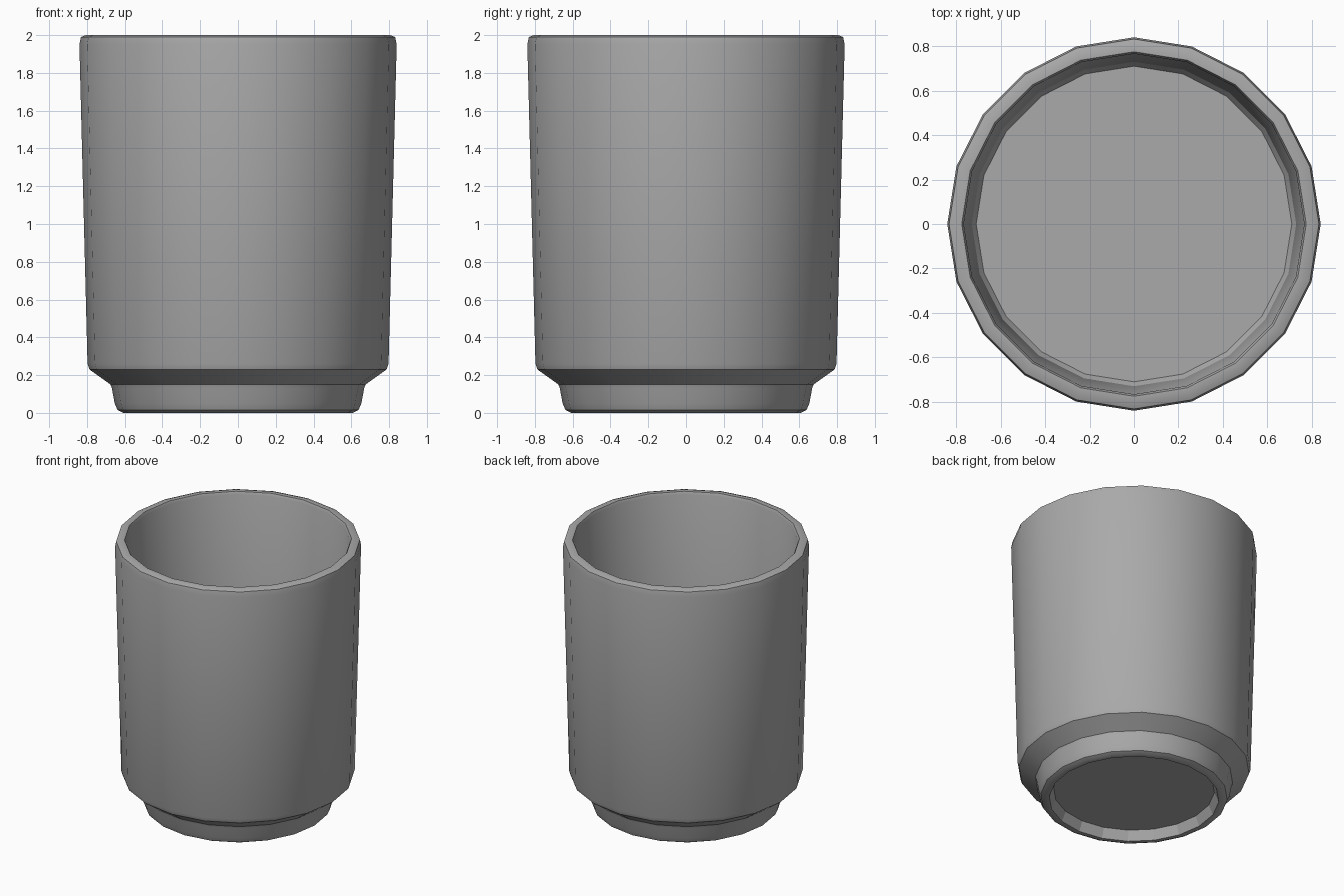
import bpy, bmesh, math

default = bpy.data.objects.get("Cube")
if default:
    bpy.data.objects.remove(default, do_unlink=True)

SIDES = 20


def material(name, rgb):
    mat = bpy.data.materials.new(name)
    mat.use_nodes = True
    colour = (*rgb, 1.0)
    mat.diffuse_color = colour
    mat.node_tree.nodes["Principled BSDF"].inputs["Base Color"].default_value = colour
    return mat


def lathe(name, profile, mat):
    """Revolve an open (radius, height) profile and close both of its ends."""
    bm = bmesh.new()
    rings = []
    for r, z in profile:
        ring = []
        for i in range(SIDES):
            a = math.tau * i / SIDES
            ring.append(bm.verts.new((r * math.cos(a), r * math.sin(a), z)))
        rings.append(ring)
    for low, high in zip(rings, rings[1:]):
        for i in range(SIDES):
            j = (i + 1) % SIDES
            bm.faces.new((low[i], low[j], high[j], high[i]))
    bm.faces.new(rings[0][::-1])
    bm.faces.new(rings[-1])
    bmesh.ops.recalc_face_normals(bm, faces=bm.faces)
    mesh = bpy.data.meshes.new(name)
    bm.to_mesh(mesh)
    bm.free()
    mesh.materials.append(mat)
    obj = bpy.data.objects.new(name, mesh)
    bpy.context.collection.objects.link(obj)
    return obj


grey = material("plain grey", (0.4, 0.4, 0.4))

# Cross-section from the recessed underside, up the outside, down to the inner floor
underside = [(0.55, 0.07), (0.58, 0.0)]
foot = [(0.608, 0.0), (0.638, 0.015), (0.653, 0.05), (0.668, 0.13), (0.675, 0.15)]
outer_wall = [(0.787, 0.23), (0.797, 0.26), (0.84, 1.95)]
rim = [(0.832, 1.99), (0.805, 2.0), (0.775, 2.0), (0.766, 1.98)]
inner_wall = [(0.73, 0.3), (0.71, 0.27)]

cup = lathe("cup", underside + foot + outer_wall + rim + inner_wall, grey)

# Smooth walls with crisp bevel lines
bpy.ops.object.select_all(action="DESELECT")
cup.select_set(True)
bpy.context.view_layer.objects.active = cup
bpy.ops.object.shade_smooth_by_angle(angle=math.radians(30))

# Faceted wall inside the foot recess
for face in cup.data.polygons:
    if face.center.z < 0.08 and math.hypot(face.center.x, face.center.y) < 0.575:
        face.use_smooth = False
